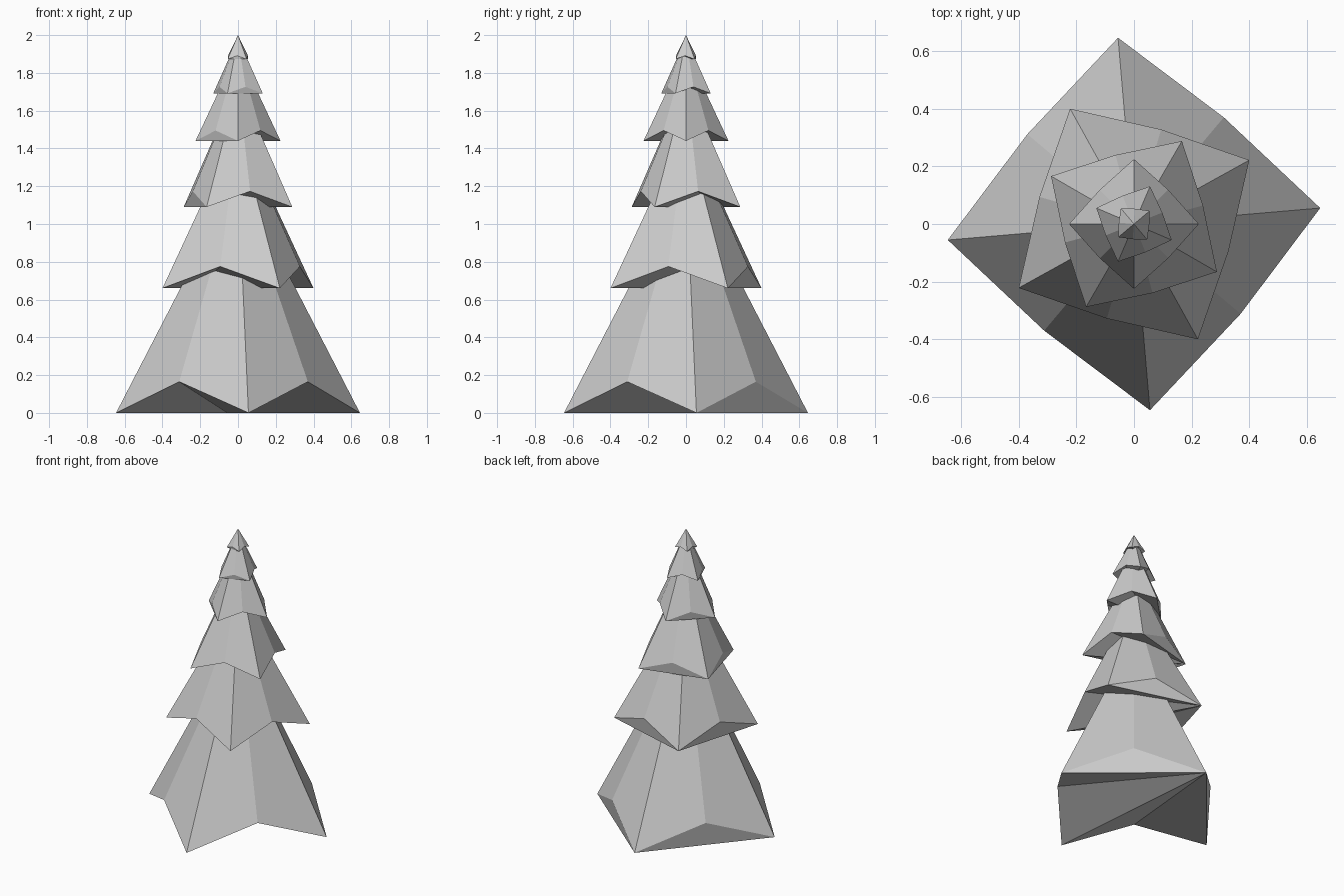
import bpy, bmesh
from math import radians, cos, sin

if "Cube" in bpy.data.objects:
    bpy.data.objects.remove(bpy.data.objects["Cube"])

# base height, corner radius, mid-edge rise, apex height, twist in degrees
TIERS = [
    (0.0, 0.648, 0.165, 1.25, 4.9),
    (0.66, 0.457, 0.115, 1.52, 29.0),
    (1.09, 0.332, 0.083, 1.75, 60.0),
    (1.44, 0.225, 0.055, 1.92, 90.0),
    (1.692, 0.142, 0.034, 1.985, 157.0),
    (1.873, 0.071, 0.018, 2.0, 130.0),
]


def branch_tier(name, base, radius, rise, top, twist):
    """Four-pointed cone: low corners, raised edge middles, folded underside."""
    bm = bmesh.new()
    ring = []
    for i in range(8):
        a = radians(90 + twist + 45 * i)
        r = radius * (0.746 if i % 2 else 1.0)
        z = base + (rise if i % 2 else 0.0)
        ring.append(bm.verts.new((r * cos(a), r * sin(a), z)))
    apex = bm.verts.new((0, 0, top))
    # sloping sides
    for i in range(8):
        bm.faces.new((ring[i], ring[(i + 1) % 8], apex))
    # underside, fanned from the rear corner
    for i in range(1, 7):
        bm.faces.new((ring[0], ring[i + 1], ring[i]))
    mesh = bpy.data.meshes.new(name)
    bm.to_mesh(mesh)
    bm.free()
    bpy.context.collection.objects.link(bpy.data.objects.new(name, mesh))


for n, tier in enumerate(TIERS, 1):
    branch_tier(f"branch_tier_{n}", *tier)
